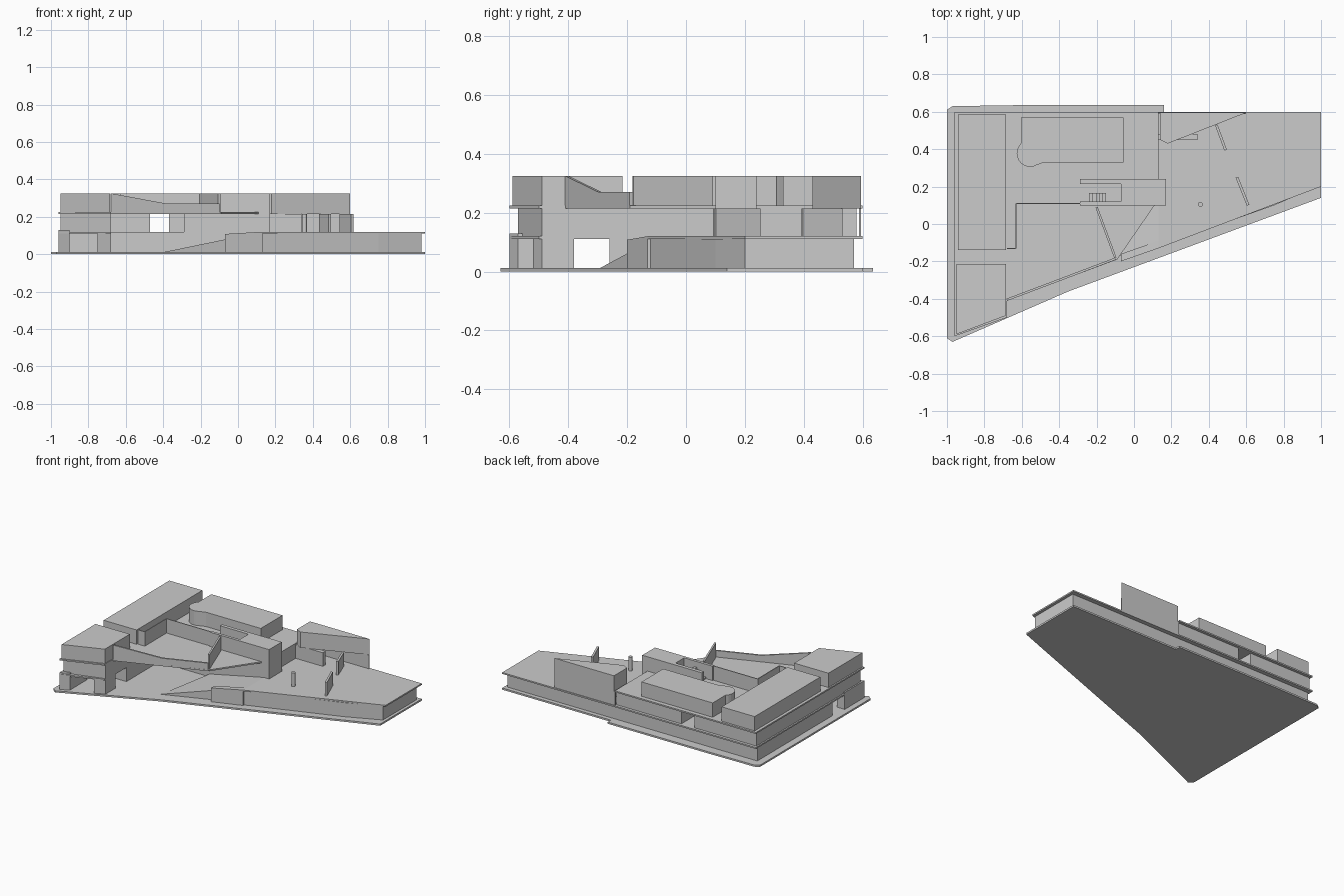
import bpy, bmesh, math

if "Cube" in bpy.data.objects:
    bpy.data.objects.remove(bpy.data.objects["Cube"])

G0, G1, F0, F1, R0, R1 = 0.012, 0.11, 0.12, 0.215, 0.225, 0.325  # storey heights


def prism(name, pts, z0, z1):
    """Extrude a plan outline; z1 may be one height or one height per corner."""
    tops = z1 if isinstance(z1, (list, tuple)) else [z1] * len(pts)
    bm = bmesh.new()
    low = [bm.verts.new((x, y, z0)) for x, y in pts]
    top = [bm.verts.new((x, y, z)) for (x, y), z in zip(pts, tops)]
    bm.faces.new(low[::-1])
    bm.faces.new(top)
    n = len(pts)
    for i in range(n):
        j = (i + 1) % n
        bm.faces.new((low[i], low[j], top[j], top[i]))
    bmesh.ops.recalc_face_normals(bm, faces=bm.faces)
    me = bpy.data.meshes.new(name)
    bm.to_mesh(me)
    bm.free()
    ob = bpy.data.objects.new(name, me)
    bpy.context.collection.objects.link(ob)
    return ob


def box(name, x0, x1, y0, y1, z0, z1):
    return prism(name, [(x0, y0), (x1, y0), (x1, y1), (x0, y1)], z0, z1)


def wall(name, a, b, t, z0, za, zb=None):
    """Thin straight wall from a to b, top going from za to zb."""
    zb = za if zb is None else zb
    dx, dy = b[0] - a[0], b[1] - a[1]
    k = t / 2 / math.hypot(dx, dy)
    ox, oy = -dy * k, dx * k
    pts = [(a[0] - ox, a[1] - oy), (b[0] - ox, b[1] - oy),
           (b[0] + ox, b[1] + oy), (a[0] + ox, a[1] + oy)]
    return prism(name, pts, z0, [za, zb, zb, za])


# Site base
prism("site_base", [(-1, -0.61), (-0.97, -0.63), (-0.35, -0.36), (1, 0.14), (1, 0.6),
                    (0.16, 0.6), (0.16, 0.635), (-0.64, 0.635), (-0.97, 0.63), (-1, 0.61)], 0, G0)

# Ground floor
prism("ground_podium", [(-0.95, -0.26), (-0.68, -0.26), (-0.68, 0.1), (0.13, 0.1), (0.13, -0.12),
                        (0.75, 0.1), (0.98, 0.2), (0.98, 0.57), (-0.95, 0.57)], G0, G1)
prism("ground_left_pier", [(-0.96, -0.6), (-0.9, -0.57), (-0.9, -0.38), (-0.96, -0.38)], G0, 0.13)
prism("ground_right_pier", [(-0.75, -0.52), (-0.68, -0.49), (-0.68, -0.38), (-0.75, -0.38)], G0, G1)

# Ramp up to the podium and its kerb block
prism("ramp", [(-0.39, -0.29), (0.13, -0.09), (0.13, 0.1), (-0.29, 0.1)],
      0.011, [G0 + 0.001, F0, F0, G0 + 0.02])
prism("ramp_kerb", [(-0.07, -0.2), (0.13, -0.13), (0.13, -0.09), (-0.07, -0.16)],
      G0, [0.108, F0, F0, 0.108])

# Podium slab
prism("podium_slab", [(-0.96, -0.6), (-0.68, -0.5), (-0.68, 0.1), (0.13, 0.1), (0.13, -0.13),
                      (1, 0.2), (1, 0.6), (-0.96, 0.6)], G1, F0)

# First floor rooms, with an open passage between left and right
prism("first_left_wing", [(-0.95, -0.57), (-0.68, -0.49), (-0.68, 0.11), (-0.47, 0.11),
                          (-0.47, 0.58), (-0.95, 0.58)], F0, F1)
box("first_rear_rooms", -0.37, 0.13, 0.24, 0.58, F0, F1)
box("first_core", -0.29, 0.17, 0.1, 0.24, F0, F1)
box("first_side_room", 0.13, 0.34, 0.45, 0.48, F0, F1)

# Upper slab
prism("upper_slab", [(-0.96, -0.6), (-0.68, -0.5), (-0.68, -0.41), (-0.09, -0.19), (0.11, 0.1),
                     (0.17, 0.1), (0.17, 0.24), (0.13, 0.24), (0.13, 0.6), (-0.96, 0.6)], F1, R0)

# Upper floor blocks
box("upper_left_block", -0.94, -0.685, -0.14, 0.585, R0, R1)
prism("upper_front_block", [(-0.95, -0.59), (-0.685, -0.49), (-0.685, -0.215), (-0.95, -0.215)], R0, R1)
bulge = [(-0.555 + 0.072 * math.cos(math.radians(a)), 0.378 + 0.072 * math.sin(math.radians(a)))
         for a in range(150, 301, 15)]
prism("upper_rear_block", bulge + [(-0.48, 0.33), (-0.055, 0.33), (-0.055, 0.57), (-0.605, 0.57),
                                   (-0.605, 0.43)], R0, R1)
prism("upper_right_block", [(0.14, 0.45), (0.18, 0.43), (0.6, 0.595), (0.14, 0.595)], F1, R1)
box("rear_screen_wall", 0.13, 0.6, 0.587, 0.595, F0, F1)

# Stair core, open to the left, with steps inside
prism("stair_core", [(-0.29, 0.1), (0.17, 0.1), (0.17, 0.24), (-0.29, 0.24), (-0.29, 0.215),
                     (-0.07, 0.215), (-0.07, 0.12), (-0.29, 0.12)], R0, R1)
wall("stair_screen", (-0.24, 0.22), (-0.07, 0.22), 0.008, R0, R1)
for i in range(5):
    box(f"stair_step_{i}", -0.24 + i * 0.018, -0.222 + i * 0.018, 0.12, 0.165, R0, R0 + 0.012 * (i + 1))

# Roof terrace walls and tapering parapet
for a, b in [((-0.68, -0.13), (-0.63, -0.13)), ((-0.63, -0.13), (-0.63, 0.11)),
             ((-0.63, 0.11), (-0.29, 0.11))]:
    wall("terrace_wall", a, b, 0.006, R0, R1)
wall("parapet_taper", (-0.68, -0.405), (-0.38, -0.292), 0.012, R0, R1, 0.27)
wall("parapet_low", (-0.38, -0.292), (-0.1, -0.186), 0.012, R0, 0.27)
wall("terrace_fin", (-0.1, -0.18), (-0.2, 0.09), 0.012, R0, R1)

# Free-standing fins and column on the podium
wall("podium_fin_rear", (0.49, 0.395), (0.44, 0.53), 0.014, F0, F1)
wall("podium_fin_front", (0.61, 0.1), (0.55, 0.25), 0.014, F0, F1)
prism("podium_column", [(0.355 + 0.013 * math.cos(math.tau * i / 16), 0.105 + 0.013 * math.sin(math.tau * i / 16))
                        for i in range(16)], F0, F1)
